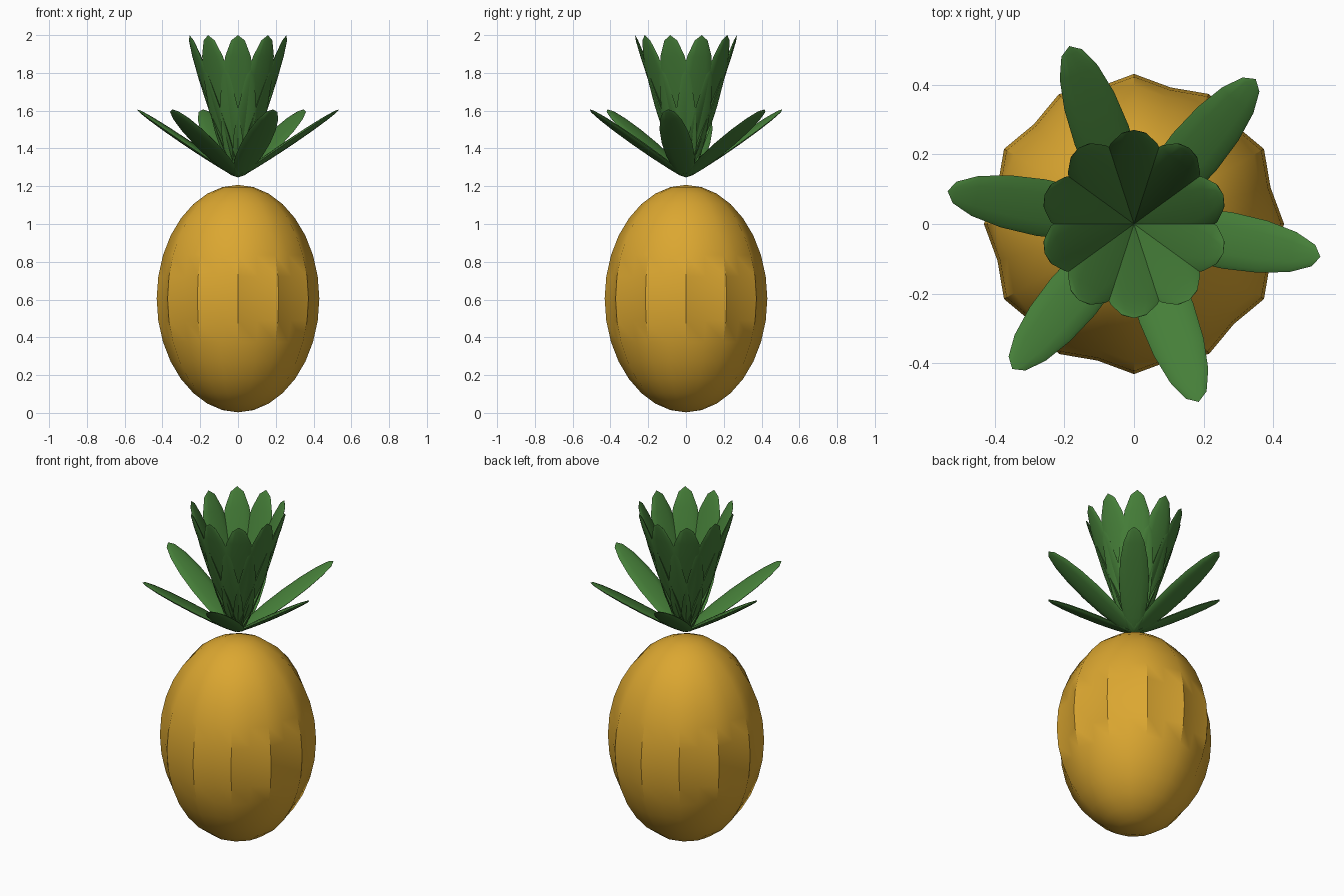
import bpy, bmesh, math
from mathutils import Matrix

if "Cube" in bpy.data.objects:
    bpy.data.objects.remove(bpy.data.objects["Cube"])


def material(name, rgb):
    m = bpy.data.materials.new(name)
    m.diffuse_color = (*rgb, 1)
    m.use_nodes = True
    m.node_tree.nodes["Principled BSDF"].inputs["Base Color"].default_value = m.diffuse_color
    return m


def finish(bm, name, mat):
    for f in bm.faces:
        f.smooth = True
    me = bpy.data.meshes.new(name)
    bm.to_mesh(me)
    bm.free()
    me.materials.append(mat)
    ob = bpy.data.objects.new(name, me)
    bpy.context.collection.objects.link(ob)
    return ob


gold = material("rind_gold", (0.71, 0.385, 0.03))
green = material("leaf_green", (0.06, 0.21, 0.04))

# Fruit body: ellipsoid with twelve ridges fading to the poles
bm = bmesh.new()
bmesh.ops.create_uvsphere(bm, u_segments=24, v_segments=16, radius=1)
for v in bm.verts:
    ring = math.hypot(v.co.x, v.co.y)
    bump = 1 + 0.03 * math.cos(12 * math.atan2(v.co.y, v.co.x)) * ring
    v.co.x *= 0.418 * bump
    v.co.y *= 0.418 * bump
    v.co.z = 0.605 + 0.602 * v.co.z
# Crisp ridge lines around the waist
for e in bm.edges:
    a, b = (v.co for v in e.verts)
    mid = (a + b) / 2
    on_ridge = math.cos(12 * math.atan2(mid.y, mid.x)) > 0.9
    if on_ridge and abs(a.z - b.z) > 0.01 and abs(mid.z - 0.605) < 0.22:
        e.smooth = False
finish(bm, "fruit_body", gold)


# Crown: rings of flattened ellipsoid leaves fanning from one point
def leaf_ring(name, count, start, reach, rise, width, thick):
    bm = bmesh.new()
    length = math.hypot(reach, rise)
    tilt = math.atan2(reach, rise)
    for i in range(count):
        m = (Matrix.Translation((0, 0, 1.247))
             @ Matrix.Rotation(math.radians(start + 360 * i / count), 4, 'Z')
             @ Matrix.Rotation(tilt, 4, 'Y')
             @ Matrix.Translation((0, 0, length / 2))
             @ Matrix.Diagonal((thick, width, length / 2, 1)))
        bmesh.ops.create_uvsphere(bm, u_segments=12, v_segments=8, radius=1, matrix=m)
    ob = finish(bm, name, green)
    bpy.context.view_layer.objects.active = ob
    ob.select_set(True)
    bpy.ops.object.shade_smooth_by_angle(angle=math.radians(40))
    ob.select_set(False)


leaf_ring("inner_crown_leaves", 10, 18, 0.27, 0.753, 0.095, 0.016)
leaf_ring("outer_crown_leaves", 6, -10, 0.543, 0.36, 0.082, 0.016)
